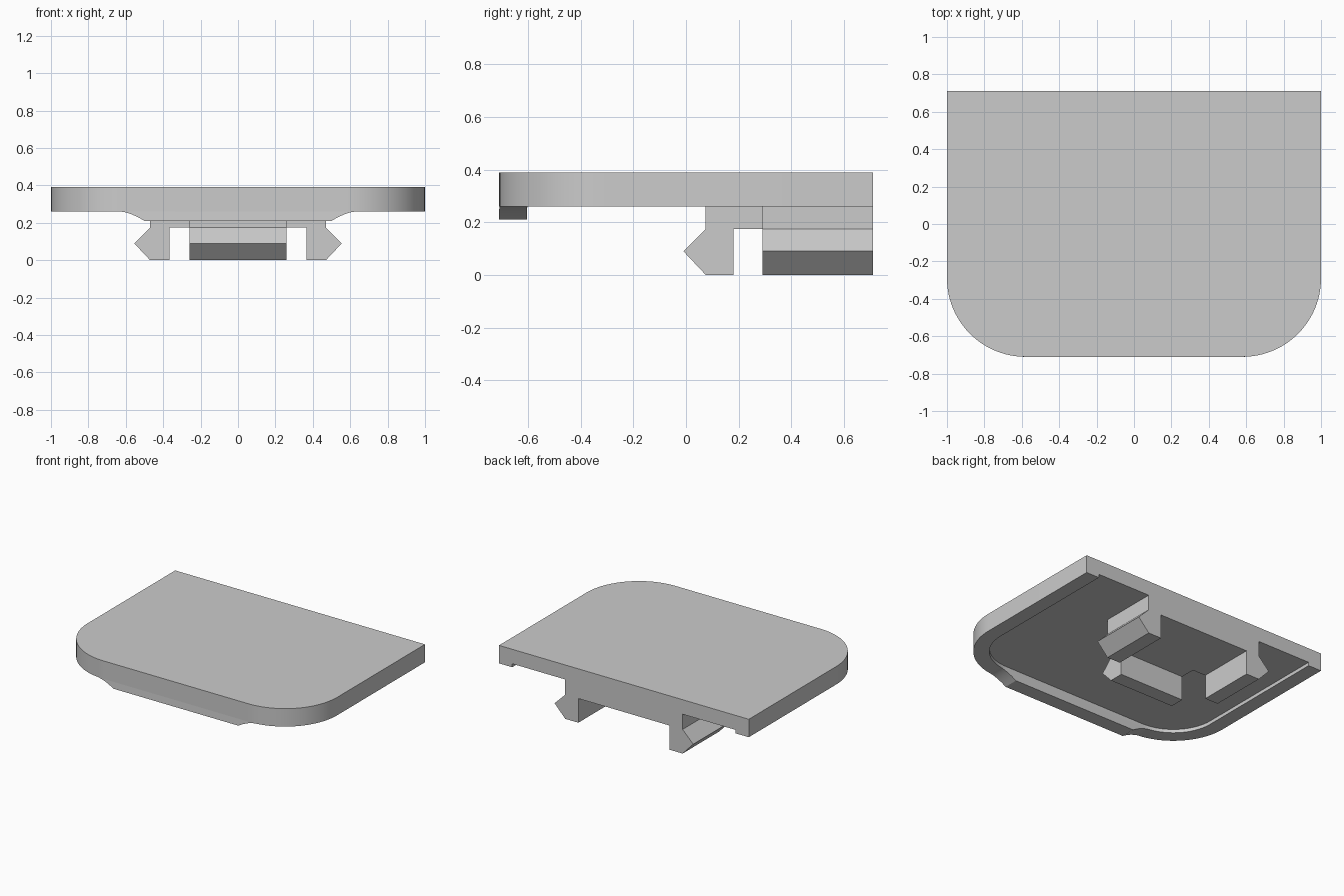
import bpy, bmesh
from math import sin, cos, pi, sqrt

cube = bpy.data.objects.get("Cube")
if cube:
    bpy.data.objects.remove(cube)

grey = bpy.data.materials.new("plain grey")
grey.use_nodes = True
grey.diffuse_color = (0.6, 0.6, 0.6, 1)
grey.node_tree.nodes["Principled BSDF"].inputs["Base Color"].default_value = (0.6, 0.6, 0.6, 1)

DEPTH = 0.71          # half depth of the cover
RADIUS = 0.42         # front corner radius
RIM = 0.105           # width of the rim underneath
UNDER, RECESS, TOP = 0.26, 0.285, 0.39


def extrude(name, profile, place, start, end):
    """Extrude a 2D profile; place(a, b, t) maps it into space."""
    bm = bmesh.new()
    face = bm.faces.new([bm.verts.new(place(a, b, start)) for a, b in profile])
    moved = bmesh.ops.extrude_face_region(bm, geom=[face])
    shift = place(0, 0, end)
    origin = place(0, 0, start)
    offset = [s - o for s, o in zip(shift, origin)]
    bmesh.ops.translate(bm, vec=offset,
                        verts=[v for v in moved["geom"] if isinstance(v, bmesh.types.BMVert)])
    bmesh.ops.recalc_face_normals(bm, faces=bm.faces)
    mesh = bpy.data.meshes.new(name)
    bm.to_mesh(mesh)
    bm.free()
    mesh.materials.append(grey)
    obj = bpy.data.objects.new(name, mesh)
    bpy.context.collection.objects.link(obj)
    return obj


def smooth(obj):
    bpy.ops.object.select_all(action="DESELECT")
    bpy.context.view_layer.objects.active = obj
    obj.select_set(True)
    bpy.ops.object.shade_smooth_by_angle(angle=0.5)


def along_x(a, b, t):
    return (t, a, b)


def along_y(a, b, t):
    return (a, t, b)


def along_z(a, b, t):
    return (a, b, t)


def outline(inset, back):
    """Rectangle with two rounded front corners."""
    r, cx, cy = RADIUS - inset, 1 - RADIUS, RADIUS - DEPTH
    arc = [(cx + r * cos(i * pi / 48), cy - r * sin(i * pi / 48)) for i in range(25)]
    right = [(1 - inset, back)] + arc
    return right + [(-x, y) for x, y in reversed(right)]


def mirrored(half):
    return half + [(-x, z) for x, z in reversed(half)]


# Cover plate with a shallow recess that is open at the back
cover = extrude("cover_plate", outline(0, DEPTH), along_z, UNDER, TOP)
cutter = extrude("recess_cutter", outline(RIM, DEPTH + 0.1), along_z, UNDER - 0.1, RECESS)
cutter.hide_render = True
cut = cover.modifiers.new("recess", "BOOLEAN")
cut.operation, cut.solver, cut.object = "DIFFERENCE", "EXACT", cutter
bpy.context.view_layer.update()
bpy.context.view_layer.objects.active = cover
bpy.ops.object.modifier_apply(modifier=cut.name)
bpy.data.objects.remove(cutter)
smooth(cover)

# Front lip with flared ends, bent to follow the rounded corners
flare = [(0.63 - 0.13 * t, UNDER - 0.05 * t ** 1.6) for t in (i / 10 for i in range(11))]
lip = extrude("front_lip", mirrored(flare), along_y, -DEPTH, RIM - DEPTH)
for v in lip.data.vertices:
    r = RADIUS if v.co.y < -DEPTH + 0.01 else RADIUS - RIM
    dx = max(0, abs(v.co.x) - (1 - RADIUS))
    v.co.y += r - sqrt(r * r - dx * dx)
smooth(lip)

# Left and right hooks joined by a bridge
hook = [(0.47, RECESS), (0.47, 0.175), (0.555, 0.09), (0.47, 0),
        (0.365, 0), (0.365, 0.175)]
extrude("side_hooks", mirrored(hook), along_y, 0.29, DEPTH)

# Front hook with its neck running back to the bridge
front = [(0.29, RECESS), (0.075, RECESS), (0.075, 0.175), (-0.01, 0.09),
         (0.075, 0), (0.18, 0), (0.18, 0.175), (0.29, 0.175)]
extrude("front_hook", front, along_x, -0.26, 0.26)
